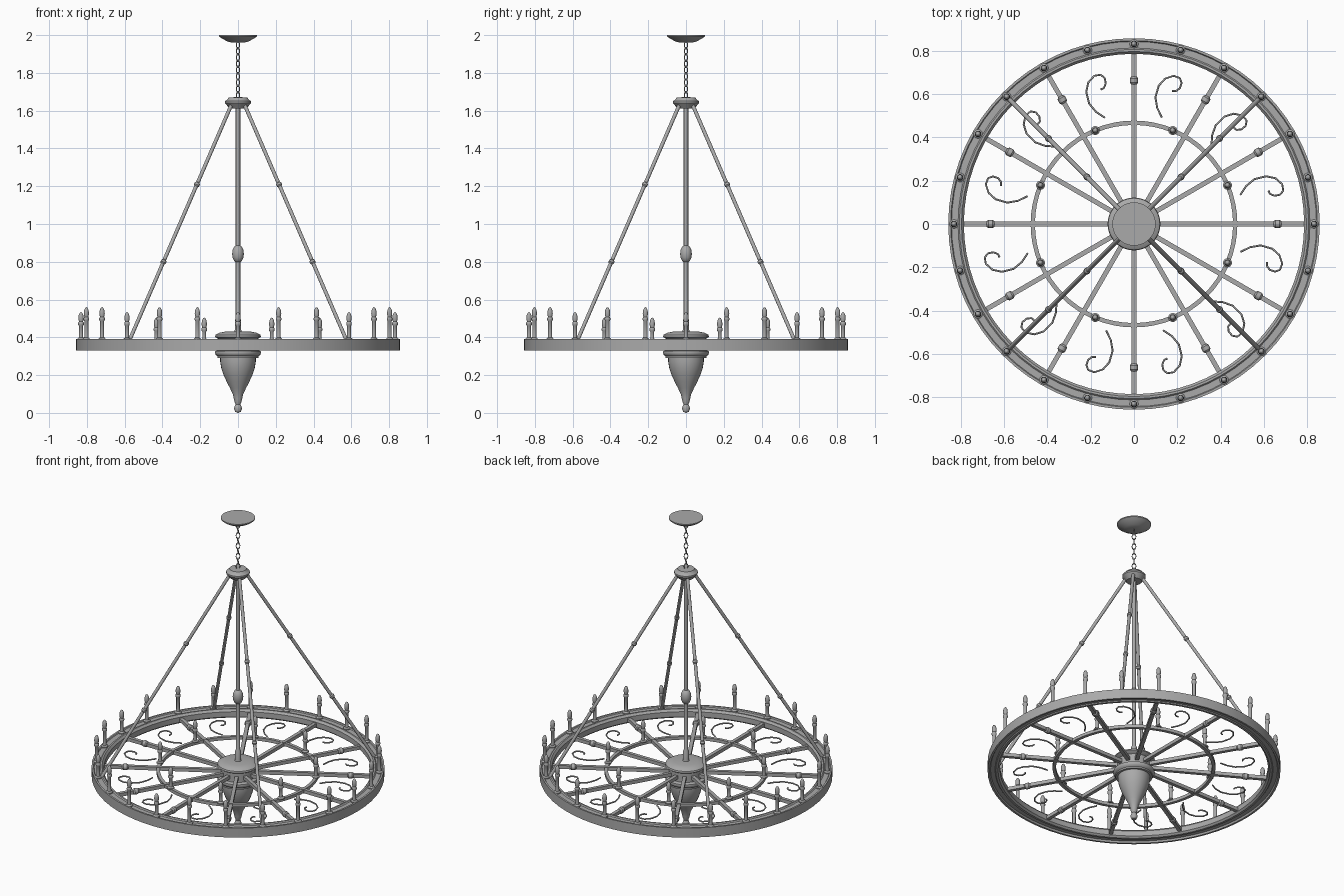
import bpy, bmesh, math
from mathutils import Vector, Matrix

if "Cube" in bpy.data.objects:
    bpy.data.objects.remove(bpy.data.objects["Cube"])

iron = bpy.data.materials.new("wrought_iron_grey")
iron.diffuse_color = (0.4, 0.4, 0.4, 1)
iron.use_nodes = True
iron.node_tree.nodes["Principled BSDF"].inputs["Base Color"].default_value = iron.diffuse_color


def finish(bm, name, angle=35):
    bmesh.ops.recalc_face_normals(bm, faces=bm.faces)
    me = bpy.data.meshes.new(name)
    bm.to_mesh(me)
    bm.free()
    me.materials.append(iron)
    ob = bpy.data.objects.new(name, me)
    bpy.context.scene.collection.objects.link(ob)
    bpy.context.view_layer.objects.active = ob
    ob.select_set(True)
    bpy.ops.object.shade_smooth_by_angle(angle=math.radians(angle))
    ob.select_set(False)
    return ob


def lathe(bm, profile, segs=24, matrix=Matrix(), closed=False):
    """Spin (radius, height) points about z; radius 0 becomes a pole."""
    rings = []
    for r, z in profile:
        if r == 0:
            rings.append([bm.verts.new(matrix @ Vector((0, 0, z)))] * segs)
        else:
            rings.append([bm.verts.new(matrix @ Vector((
                r * math.cos(math.tau * i / segs), r * math.sin(math.tau * i / segs), z)))
                for i in range(segs)])
    pairs = list(zip(rings, rings[1:]))
    if closed:
        pairs.append((rings[-1], rings[0]))
    for a, b in pairs:
        for i in range(segs):
            j = (i + 1) % segs
            bm.faces.new(list(dict.fromkeys((a[i], a[j], b[j], b[i]))))


def lathed(name, profile, segs=32, closed=False):
    bm = bmesh.new()
    lathe(bm, profile, segs, closed=closed)
    return finish(bm, name)


def turn(angle):
    return Matrix.Rotation(math.radians(angle), 4, 'Z')


def box(bm, size, centre, matrix=Matrix()):
    bmesh.ops.create_cube(bm, size=1, matrix=matrix @ Matrix.Translation(centre)
                          @ Matrix.Diagonal((*size, 1)))


# Ceiling plate, rod collar and central stem with its bead
lathed("ceiling_plate", [(0, 2), (.1, 2), (.1, 1.993), (.085, 1.982), (.055, 1.966),
                         (.03, 1.96), (0, 1.96)], 40)
lathed("rod_collar", [(0, 1.672), (.05, 1.67), (.057, 1.658), (.069, 1.65), (.069, 1.64),
                      (.05, 1.618), (.045, 1.612), (0, 1.612)])
lathed("central_stem", [(0, 1.63), (.012, 1.63), (.012, .885), (.02, .88), (.029, .862), (.031, .842),
                        (.029, .822), (.02, .803), (.012, .798), (.012, .5), (.017, .49),
                        (.017, .44), (.022, .42), (0, .42)], 20)

# Hub drum with its lips, and the hanging bowl with its finial
lathed("hub", [(0, .43), (.07, .43), (.1, .424), (.119, .413), (.122, .403), (.112, .396), (.1, .39),
               (.1, .333), (.12, .327), (.122, .318), (.118, .307), (.108, .3), (.108, .29),
               (0, .29)], 40)
lathed("bowl_finial", [(0, .295), (.094, .295), (.094, .27), (.088, .235), (.076, .2), (.06, .165),
                       (.042, .13), (.028, .1), (.022, .075), (.019, .06), (.013, .045),
                       (.018, .036), (.021, .022), (.015, .006), (0, 0)])

# Outer rim with raised edges, and the thin inner ring
lathed("outer_rim", [(.857, .33), (.857, .391), (.846, .391), (.842, .385), (.812, .385),
                     (.806, .391), (.796, .391), (.785, .378), (.785, .345), (.796, .335),
                     (.81, .335), (.814, .341), (.84, .341), (.845, .33)], 72, True)
lathed("inner_ring", [(.457, .35), (.477, .35), (.477, .37), (.457, .37)], 64, True)

# Twelve spokes with square beads
bm = bmesh.new()
for k in range(12):
    m = turn(30 * k)
    box(bm, (.72, .022, .022), (.44, 0, .36), m)
    box(bm, (.024, .026, .026), (.467, 0, .36), m)
finish(bm, "spokes")
bm = bmesh.new()
for k in range(12):
    m = turn(30 * k) @ Matrix.Translation((.662, 0, .36)) @ Matrix.Rotation(math.pi / 2, 4, 'Y')
    lathe(bm, [(0, -.018), (.013, -.018), (.019, -.01), (.019, .01), (.013, .018), (0, .018)], 12, m)
finish(bm, "spoke_beads")

# Four hanging rods, each with two small beads
bm = bmesh.new()
for k in range(4):
    top, end = Vector((.05, 0, 1.63)), Vector((.812, 0, .385))
    d = end - top
    m = turn(45 + 90 * k) @ Matrix.Translation(top) @ d.to_track_quat('Z', 'Y').to_matrix().to_4x4()
    length = d.length
    prof = [(0, 0), (.01, 0)]
    for t in (.338, .667):
        c = length * t
        prof += [(.01, c - .012), (.015, c - .006), (.015, c + .006), (.01, c + .012)]
    lathe(bm, prof + [(.01, length), (0, length)], 12, m)
finish(bm, "hanging_rods")

# Candles: dish, tube and flame bulb
def candle(bm, radius, angle, base, top):
    h = top - base
    prof = [(0, 0), (.021, 0), (.021, .007), (.012, .014), (.0105, .03), (.0105, h - .075),
            (.015, h - .068), (.015, h - .058), (.011, h - .052), (.0145, h - .036),
            (.012, h - .016), (.006, h - .004), (0, h)]
    lathe(bm, prof, 12, turn(angle) @ Matrix.Translation((radius, 0, base)))


bm = bmesh.new()
for k in range(24):
    candle(bm, .831, 15 * k, .384, .535 if k % 3 == 0 else .56)
finish(bm, "rim_candles")
bm = bmesh.new()
for k in range(8):
    candle(bm, .467, 22.5 + 45 * k, .366, .505)
finish(bm, "inner_candles")

# Chain of alternating oval links
bm = bmesh.new()
LINKS, N, S = 9, 14, 6
pitch = .3 / LINKS
for k in range(LINKS):
    m = Matrix.Translation((0, 0, 1.665 + pitch * (k + .5))) @ turn(90 * k + 45)
    rings = []
    for i in range(N):
        a = math.tau * i / N
        c = Vector((.011 * math.cos(a), 0, .021 * math.sin(a)))
        n = Vector((math.cos(a), 0, math.sin(a)))
        rings.append([bm.verts.new(m @ (c + .0028 * (n * math.cos(b) + Vector((0, math.sin(b), 0)))))
                      for b in (math.tau * j / S for j in range(S))])
    for i in range(N):
        p, q = rings[i], rings[(i + 1) % N]
        for j in range(S):
            bm.faces.new((p[j], p[(j + 1) % S], q[(j + 1) % S], q[j]))
finish(bm, "chain", 60)

# Twelve curled scrolls between the spokes
curve = bpy.data.curves.new("scrolls", 'CURVE')
curve.dimensions = '3D'
curve.bevel_depth = .0045
curve.bevel_resolution = 1
curve.use_fill_caps = True
curve.materials.append(iron)
path = [(.508, .003), (.545, .035), (.59, .056), (.646, .055), (.685, .035), (.708, 0),
        (.705, -.03), (.685, -.044), (.66, -.042), (.642, -.028), (.639, -.011)]
for k in range(12):
    sp = curve.splines.new('POLY')
    sp.points.add(len(path) - 1)
    for p, (u, v) in zip(sp.points, path):
        p.co = (*(turn(15 + 30 * k) @ Vector((u, v, .36))), 1)
scrolls = bpy.data.objects.new("scrolls", curve)
bpy.context.scene.collection.objects.link(scrolls)
